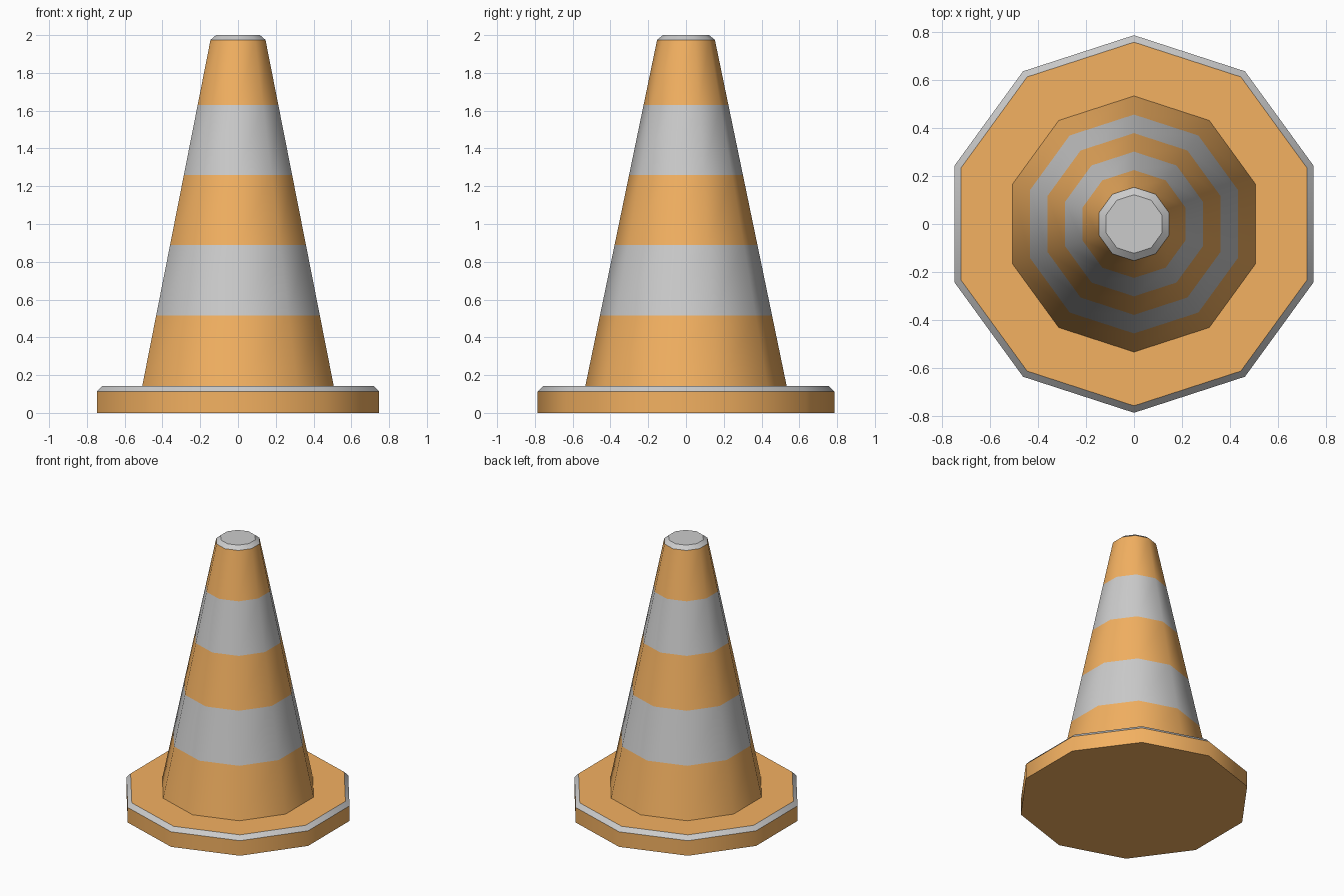
import bpy, bmesh, math

if "Cube" in bpy.data.objects:
    bpy.data.objects.remove(bpy.data.objects["Cube"])

SIDES = 10


def material(name, color):
    m = bpy.data.materials.new(name)
    m.diffuse_color = (*color, 1)
    m.use_nodes = True
    m.node_tree.nodes["Principled BSDF"].inputs["Base Color"].default_value = m.diffuse_color
    return m


# Cone radius at height z, between the foot plate and the cap
def cone_r(z):
    return 0.533 + (0.153 - 0.533) * (z - 0.142) / (1.975 - 0.142)


ORANGE, WHITE = 0, 1
# Profile: radius, height, colour of the strip above, whether the rim is sharp
profile = [
    (0.786, 0.0, ORANGE, True),      # foot plate side
    (0.786, 0.112, WHITE, True),     # foot plate bevel
    (0.757, 0.142, ORANGE, True),    # foot plate top
    (0.533, 0.142, ORANGE, True),    # first stripe of the cone
]
for i, z in enumerate((0.515, 0.888, 1.26, 1.63)):
    profile.append((cone_r(z), z, WHITE if i % 2 == 0 else ORANGE, False))
profile += [(0.153, 1.975, WHITE, True), (0.122, 2.0, WHITE, True)]  # cap

# Spin the profile into a closed ten-sided shell
bm = bmesh.new()
rings = []
for r, z, _, _ in profile:
    angles = [math.pi / 2 + math.tau * k / SIDES for k in range(SIDES)]
    rings.append([bm.verts.new((r * math.cos(a), r * math.sin(a), z)) for a in angles])

for lower, upper, point in zip(rings, rings[1:], profile):
    for k in range(SIDES):
        n = (k + 1) % SIDES
        face = bm.faces.new((lower[k], lower[n], upper[n], upper[k]))
        face.material_index = point[2]
        face.smooth = True

# Underside and cap top
bm.faces.new(rings[0][::-1]).material_index = ORANGE
bm.faces.new(rings[-1]).material_index = WHITE

# Keep the rims crisp, but let the stripes run smoothly into each other
for ring, point in zip(rings, profile):
    for k in range(SIDES):
        bm.edges.get((ring[k], ring[(k + 1) % SIDES])).smooth = not point[3]

mesh = bpy.data.meshes.new("striped_cone")
bm.to_mesh(mesh)
bm.free()
mesh.materials.append(material("orange", (0.9, 0.44, 0.12)))
mesh.materials.append(material("white_stripe", (0.8, 0.8, 0.8)))
bpy.context.collection.objects.link(bpy.data.objects.new("striped_cone", mesh))
